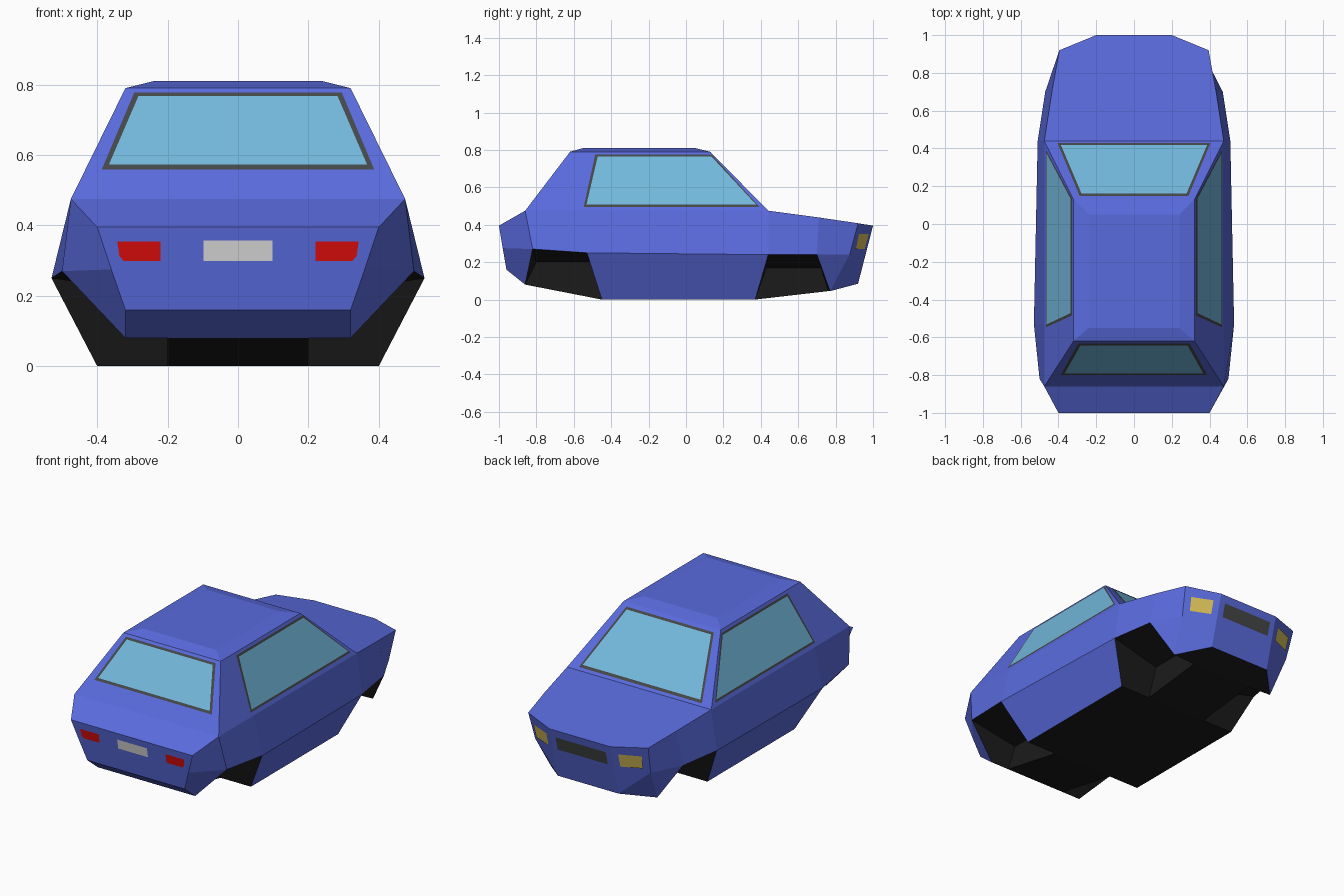
import bpy, bmesh
from mathutils import Vector

if "Cube" in bpy.data.objects:
    bpy.data.objects.remove(bpy.data.objects["Cube"])


def material(name, r, g, b):
    m = bpy.data.materials.new(name)
    m.diffuse_color = (r, g, b, 1)
    m.use_nodes = True
    m.node_tree.nodes["Principled BSDF"].inputs["Base Color"].default_value = m.diffuse_color
    return m


BLUE = material("blue paint", 0.102, 0.147, 0.73)
BLACK = material("black underside", 0.011, 0.011, 0.011)
GLASS = material("window glass", 0.171, 0.479, 0.716)
TRIM = material("dark trim", 0.06, 0.065, 0.065)
RED = material("red lamp", 0.73, 0.004, 0.004)
YELLOW = material("yellow lamp", 0.70, 0.53, 0.10)
GREY = material("plate grey", 0.72, 0.72, 0.72)

# Body shell: corner points of the right half
P = dict(
    R1=(.40, -1, .395), R2=(.475, -.86, .475), B3=(.475, -.53, .475),
    F1=(.475, .44, .475), H5=(.433, .71, .439), H6=(.395, .92, .408), H7=(.2, 1, .395),
    A=(.32, -.62, .79), D=(.32, .13, .79), T1=(.24, -.55, .81), T2=(.24, .05, .81),
    Rm=(.36, -.98, .275), M2=(.50, -.82, .27), M3=(.53, -.53, .25),
    M4=(.51, .44, .24), M5=(.47, .70, .24), M6=(.38, .875, .24),
    L0=(.32, -.96, .16), L1=(.32, -.86, .08), S3=(.40, -.45, 0), S4=(.40, .37, 0),
    L6=(.35, .77, .045), L7=(.2, .92, .085),
    W1=(.2, -.86, .08), W2=(.2, -.80, .2), W3=(.2, -.50, .2), W4=(.2, -.45, 0),
    V1=(.2, .37, 0), V2=(.2, .43, .17), V3=(.2, .72, .17), V4=(.2, .76, .045))

# Faces that cross the middle (blue, black) and faces copied on both sides
SPAN = ["R1 R2", "R2 A", "A T1", "T1 T2", "T2 D", "D F1", "F1 H5 H6 H7", "H7 L7",
        "R1 Rm L0", "L0 L1 W1"]
SPAN_BLACK = ["W1 W4", "W4 S3 S4 V1", "V1 V4", "V4 L6 L7"]
SIDE = ["A T1 T2 D", "R2 B3 F1 D A", "R1 R2 M2 Rm", "Rm M2 L1 L0", "R2 B3 M3 M2",
        "B3 F1 M4 M3", "F1 H5 M5 M4", "H5 H6 M6 M5", "H6 H7 L7 M6", "M6 L7 L6",
        "M5 M6 L6", "M3 M4 S4 S3"]
WELLS = ["W1 W2 W3 W4", "M2 M3 W3 W2", "M3 S3 W4 W3", "M2 L1 W1 W2",
         "V1 V2 V3 V4", "M4 M5 V3 V2", "M4 S4 V1 V2", "M5 L6 V4 V3"]


def make_object(name, bm, mats):
    mesh = bpy.data.meshes.new(name)
    bm.to_mesh(mesh)
    bm.free()
    for m in mats:
        mesh.materials.append(m)
    ob = bpy.data.objects.new(name, mesh)
    bpy.context.collection.objects.link(ob)
    return ob


bm = bmesh.new()
right = {k: bm.verts.new(p) for k, p in P.items()}
left = {k: bm.verts.new((-p[0], p[1], p[2])) for k, p in P.items()}
for group, mat in ((SPAN, 0), (SPAN_BLACK, 1)):
    for f in group:
        keys = f.split()
        loop = [right[k] for k in keys] + [left[k] for k in reversed(keys)]
        bm.faces.new(loop).material_index = mat
for group, mat in ((SIDE, 0), (WELLS, 1)):
    for f in group:
        keys = f.split()
        bm.faces.new([right[k] for k in keys]).material_index = mat
        bm.faces.new([left[k] for k in reversed(keys)]).material_index = mat
bmesh.ops.recalc_face_normals(bm, faces=bm.faces)
make_object("car_body", bm, [BLUE, BLACK])


def plate(name, pts, mat, lift=0.003):
    """Flat painted panel laid just above the body."""
    pts = [Vector(p) for p in pts]
    n = (pts[1] - pts[0]).cross(pts[2] - pts[0]).normalized()
    mid = sum(pts, Vector()) / len(pts)
    if n.dot(mid - Vector((0, 0, .4))) < 0:
        pts.reverse()
        n = -n
    b = bmesh.new()
    b.faces.new([b.verts.new(p + n * lift) for p in pts])
    make_object(name, b, [mat])


# Surfaces of the body on which the panels lie
def rear_slope(x, z): return (x, -.86 + (z - .475) * .24 / .315, z)
def front_slope(x, z): return (x, .44 - (z - .475) * .31 / .315, z)
def side_slope(y, z, s): return (s * (.475 - (z - .475) * .155 / .315), y, z)
def tail(x, z): return (x, -1 + (.395 - z) * .04 / .235, z)
def nose(x, z): return (x, 1 - (.395 - z) * .08 / .31, z)


def nose_corner(x, z, s):
    a = (x - .2) / .195
    t = (.395 + .013 * a - z) / .31
    return (s * x, 1 - .08 * a - .08 * t, z)


def trapezoid(surface, x0, z0, x1, z1):
    return [surface(-x0, z0), surface(x0, z0), surface(x1, z1), surface(-x1, z1)]


# Front and rear windows
plate("rear_window_frame", trapezoid(rear_slope, .387, .558, .295, .776), TRIM, .002)
plate("rear_window_glass", trapezoid(rear_slope, .367, .570, .283, .765), GLASS, .004)
plate("windscreen_frame", trapezoid(front_slope, .405, .488, .288, .772), TRIM, .002)
plate("windscreen_glass", trapezoid(front_slope, .387, .500, .278, .761), GLASS, .004)

# Parts on both sides
for s, word in ((1, "right"), (-1, "left")):
    frame = [(-.547, .495), (.392, .495), (.138, .775), (-.485, .775)]
    glass = [(-.532, .506), (.375, .506), (.135, .764), (-.472, .764)]
    plate(word + "_window_frame", [side_slope(y, z, s) for y, z in frame], TRIM, .002)
    plate(word + "_window_glass", [side_slope(y, z, s) for y, z in glass], GLASS, .004)
    lamp = [(.22, .30), (.325, .30), (.337, .313), (.343, .355), (.22, .355)]
    plate(word + "_tail_lamp", [tail(s * x, z) for x, z in lamp], RED)
    head = [(.235, .27), (.35, .27), (.355, .35), (.235, .35)]
    plate(word + "_head_lamp", [nose_corner(x, z, s) for x, z in head], YELLOW)

# Number plate and grille
plate("rear_plate", trapezoid(tail, .098, .30, .098, .357), GREY)
plate("grille", trapezoid(nose, .165, .27, .165, .35), TRIM)
